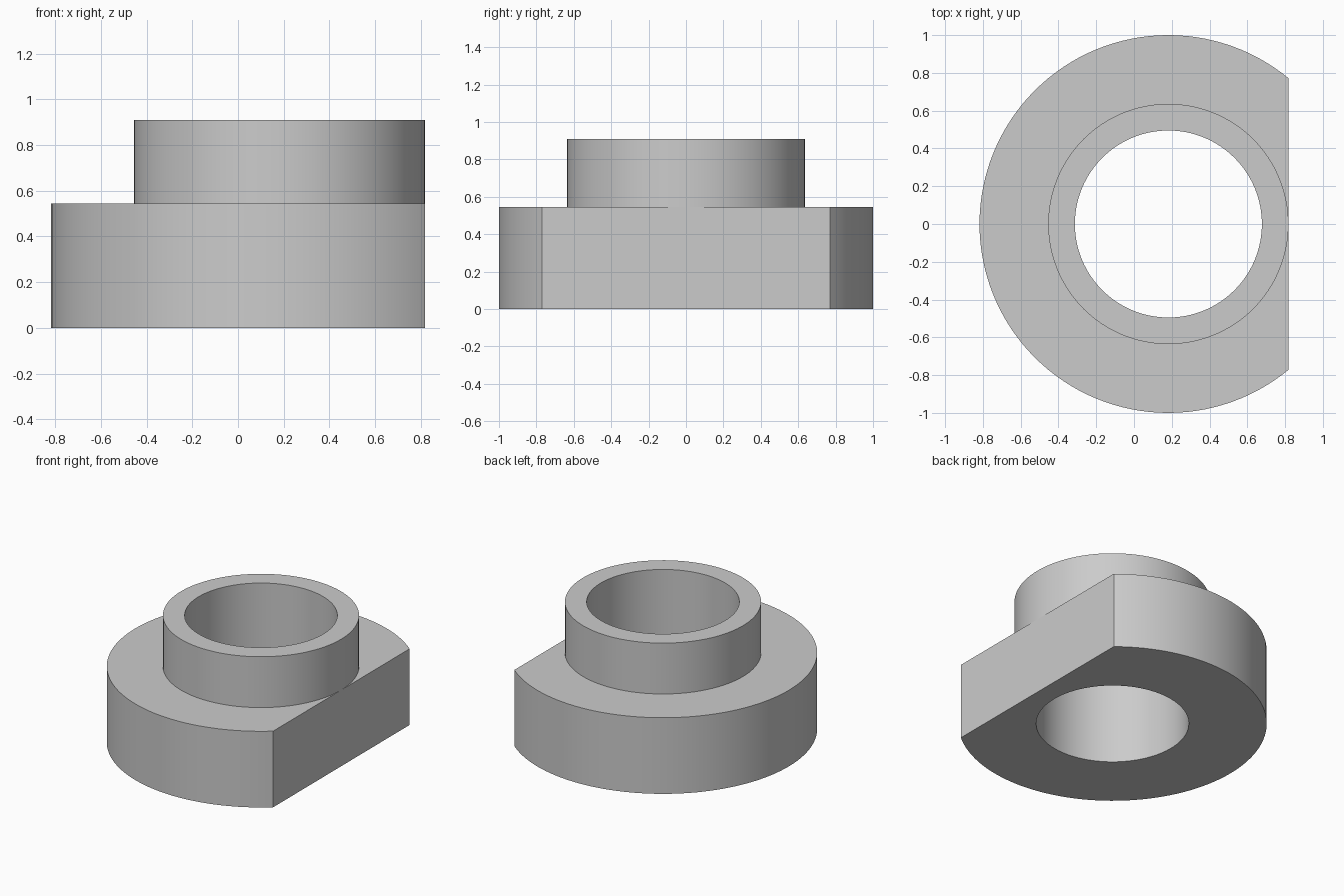
import bpy, bmesh, math
from mathutils import Vector

old = bpy.data.objects.get("Cube")
if old:
    bpy.data.objects.remove(old, do_unlink=True)

SEGMENTS = 128
BORE, COLLAR, FLANGE = 0.495, 0.636, 1.0
STEP, TOP = 0.545, 0.909
AXIS_X = 0.182

# Single grey metal
grey = bpy.data.materials.new("grey_metal")
colour = (0.6, 0.6, 0.6, 1.0)
grey.diffuse_color = colour
grey.use_nodes = True
grey.node_tree.nodes["Principled BSDF"].inputs["Base Color"].default_value = colour

# Stepped bushing: closed profile turned around the bore axis
profile = [(BORE, 0), (FLANGE, 0), (FLANGE, STEP),
           (COLLAR, STEP), (COLLAR, TOP), (BORE, TOP)]
bm = bmesh.new()
rings = []
for i in range(SEGMENTS):
    a = 2 * math.pi * i / SEGMENTS
    rings.append([bm.verts.new((r * math.cos(a), r * math.sin(a), z)) for r, z in profile])
for i, ring in enumerate(rings):
    following = rings[(i + 1) % SEGMENTS]
    for j in range(len(profile)):
        k = (j + 1) % len(profile)
        bm.faces.new((ring[j], following[j], following[k], ring[k]))

# Flat side of the flange, just touching the collar
cut_x = COLLAR + 0.0005
cut = bmesh.ops.bisect_plane(bm, geom=bm.verts[:] + bm.edges[:] + bm.faces[:],
                             plane_co=(cut_x, 0, 0), plane_no=(1, 0, 0), clear_outer=True)
edges = [e for e in cut["geom_cut"] if isinstance(e, bmesh.types.BMEdge)]
bmesh.ops.contextual_create(bm, geom=edges)
bmesh.ops.recalc_face_normals(bm, faces=bm.faces)
bmesh.ops.translate(bm, verts=bm.verts, vec=Vector((AXIS_X, 0, 0)))

mesh = bpy.data.meshes.new("flanged_bushing")
bm.to_mesh(mesh)
bm.free()
mesh.materials.append(grey)
bushing = bpy.data.objects.new("flanged_bushing", mesh)
bpy.context.collection.objects.link(bushing)

# Smooth round walls with crisp rims
bpy.ops.object.select_all(action="DESELECT")
bushing.select_set(True)
bpy.context.view_layer.objects.active = bushing
bpy.ops.object.shade_smooth_by_angle(angle=math.radians(30))
